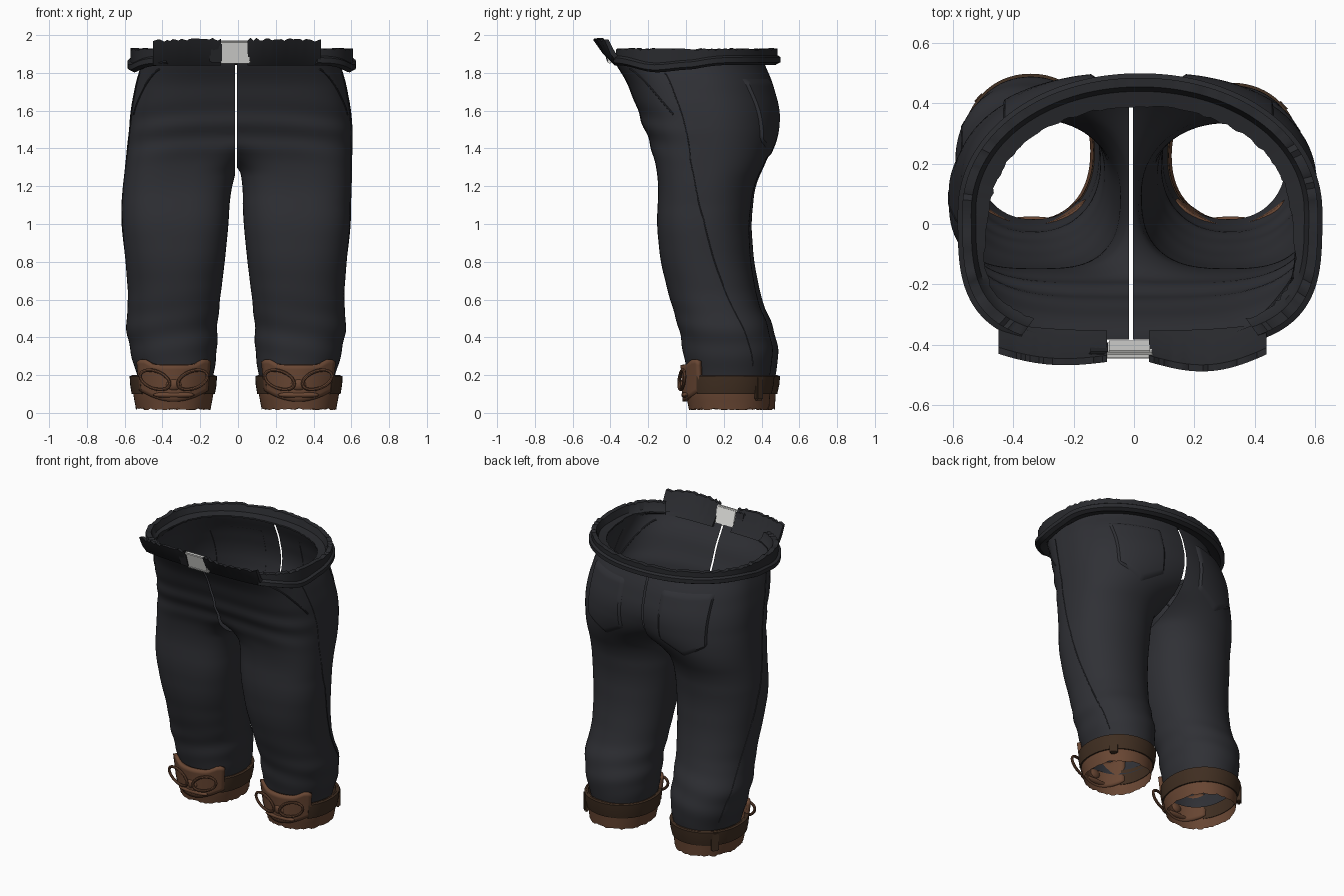
import bpy, bmesh, math, random
from mathutils import Vector

random.seed(4)
cube = bpy.data.objects.get("Cube")
if cube:
    bpy.data.objects.remove(cube, do_unlink=True)


def material(name, rgb):
    m = bpy.data.materials.new(name)
    m.use_nodes = True
    m.diffuse_color = (*rgb, 1)
    m.node_tree.nodes["Principled BSDF"].inputs["Base Color"].default_value = (*rgb, 1)
    return m


DENIM = material("dark denim", (0.029, 0.030, 0.036))
BELT = material("black belt leather", (0.022, 0.023, 0.027))
BROWN = material("brown leather", (0.14, 0.062, 0.033))
DARK = material("dark brown leather", (0.05, 0.027, 0.015))
METAL = material("pale buckle metal", (0.85, 0.85, 0.82))
SHIFT = -0.01
BACK_N = 2.1
made = []

# Half-trouser sections: height, outer x, inner x, front y, back y
LEG = [(0.17, .51, .13, .02, .465), (0.24, .54, .11, .0, .485), (0.35, .565, .10, -.02, .49),
       (0.46, .585, .10, -.04, .46), (0.6, .57, .085, -.085, .40), (0.8, .585, .06, -.135, .36),
       (1.0, .605, .04, -.155, .345), (1.2, .605, .03, -.145, .365), (1.32, .6, .0, -.16, .42),
       (1.45, .595, -.28, -.2, .475), (1.6, .585, -.5, -.255, .495), (1.78, .55, -.55, -.325, .45),
       (1.87, .515, -.515, -.395, .4)]
CUFF = [(0.02, .53, .135, .015, .47), (0.1, .545, .12, .0, .475), (0.2, .55, .115, .0, .485)]


def lookup(table, z):
    """Straight interpolation in a table of sections."""
    z = min(max(z, table[0][0]), table[-1][0])
    for lo, hi in zip(table, table[1:]):
        if z <= hi[0]:
            t = (z - lo[0]) / (hi[0] - lo[0])
            return [p + (q - p) * t for p, q in zip(lo[1:], hi[1:])]


def leg_dims(z):
    """Softened section of the leg."""
    near = [lookup(LEG, z + d) for d in (-.05, -.025, 0, .025, .05)]
    return [sum(v) / len(near) for v in zip(*near)]


def power(v, e):
    return math.copysign(abs(v) ** e, v)


def ramp(z, lo, hi):
    return min(1, max(0, (z - lo) / (hi - lo)))


def oval(side, z, a, dims, off=0.0):
    """Point on a superellipse section; a = 0 is outward, +90 degrees is the back."""
    out, inn, front, back = dims
    back -= (side + 1) * .015 * (1 - ramp(z, .3, 1.5))
    n = 2.25 + (1.35 - .25 * side) * ramp(z, .7, 1.7) if math.sin(a) < 0 else BACK_N
    x = (out + inn) / 2 + ((out - inn) / 2 + off) * power(math.cos(a), 2 / n)
    y = (front + back) / 2 + ((back - front) / 2 + off) * power(math.sin(a), 2 / n)
    return Vector((side * x + SHIFT + .025 * ramp(z, 1.1, 1.5), y, z))


def leg_point(side, z, a, off=0.0):
    knee = .5 * math.exp(-((z - .42) / .16) ** 2)
    thigh = math.exp(-((z - 1.5) / .13) ** 2) * max(0, -math.sin(a))
    fold = .006 * math.sin(42 * z + 2 * math.cos(a)) * (knee + thigh)
    return oval(side, z, a, leg_dims(z), off + fold)


def back_angle(x, z):
    out, inn = leg_dims(z)[:2]
    u = (x - (out + inn) / 2) / ((out - inn) / 2)
    return math.acos(max(-1, min(1, power(u, BACK_N / 2))))


def finish(name, bm, mat):
    bmesh.ops.recalc_face_normals(bm, faces=bm.faces)
    me = bpy.data.meshes.new(name)
    bm.to_mesh(me)
    bm.free()
    me.materials.append(mat)
    ob = bpy.data.objects.new(name, me)
    bpy.context.collection.objects.link(ob)
    made.append(ob)
    return ob


def loft(name, rows, mat, wrap=True, caps=False, cut=None, thick=0):
    """Skin a list of equally long rows of points."""
    bm = bmesh.new()
    grid = [[bm.verts.new(p) for p in row] for row in rows]
    n = len(grid[0])
    for r, s in zip(grid, grid[1:]):
        for i in range(n if wrap else n - 1):
            j = (i + 1) % n
            bm.faces.new((r[i], r[j], s[j], s[i]))
    if caps:
        bm.faces.new(grid[0])
        bm.faces.new(grid[-1])
    if cut:
        bmesh.ops.bisect_plane(bm, geom=bm.verts[:] + bm.edges[:] + bm.faces[:],
                               plane_co=(SHIFT + cut * .006, 0, 0), plane_no=(cut, 0, 0), clear_inner=True)
    ob = finish(name, bm, mat)
    if thick:
        mod = ob.modifiers.new("thickness", "SOLIDIFY")
        mod.thickness, mod.offset = thick, 0
    return ob


def cord(name, pts, radius, mat, closed=False):
    """Round cord through points, as a mesh."""
    rows, n = [], len(pts)
    for i, p in enumerate(pts):
        ahead = pts[(i + 1) % n] if closed or i < n - 1 else p
        behind = pts[i - 1] if closed or i else p
        t = (ahead - behind).normalized()
        u = t.cross(Vector((.3, 1, .2))).normalized()
        v = t.cross(u)
        rows.append([p + radius * (u * math.cos(k * math.pi / 4) + v * math.sin(k * math.pi / 4)) for k in range(8)])
    if closed:
        rows.append(rows[0])
    return loft(name, rows, mat, caps=not closed)


def ball(name, loc, size, mat):
    bm = bmesh.new()
    bmesh.ops.create_uvsphere(bm, u_segments=20, v_segments=12, radius=1)
    for v in bm.verts:
        v.co = Vector([c * s for c, s in zip(v.co, size)]) + Vector(loc)
    return finish(name, bm, mat)


def box(name, loc, size, mat, tilt=0.0, turn=0.0):
    bm = bmesh.new()
    bmesh.ops.create_cube(bm, size=1)
    for v in bm.verts:
        v.co = Vector([c * s for c, s in zip(v.co, size)])
    bmesh.ops.bevel(bm, geom=bm.edges[:], offset=min(size) * .25, segments=2, affect='EDGES')
    ob = finish(name, bm, mat)
    ob.location, ob.rotation_euler = loc, (tilt, 0, turn)
    return ob


def span(a, b, n):
    return [a + (b - a) * i / n for i in range(n + 1)]


TURN = [math.tau * i / 72 for i in range(72)]

for side, tag in ((1, "left"), (-1, "right")):
    # Trouser half, open along the centre seam
    loft(tag + "_trouser_half", [[leg_point(side, z, a) for a in TURN] for z in span(.17, 1.87, 85)], DENIM, cut=side)

    # Back pocket: raised patch with a pointed lower edge
    rows = []
    for i, x in enumerate(span(.14, .45, 20)):
        low = 1.35 + .09 * abs(i / 10 - 1)
        row = []
        for j, z in enumerate(span(low, 1.77, 20)):
            edge = i in (0, 20) or j in (0, 20)
            row.append(leg_point(side, z, back_angle(x, z), -.002 if edge else .012))
        rows.append(row)
    loft(tag + "_back_pocket", rows, DENIM, wrap=False)

    # Side seam and front pocket edge
    cord(tag + "_side_seam", [leg_point(side, z, max(-.22, .55 - .75 * (z - .3))) for z in span(.25, 1.8, 40)],
         .003, DENIM)
    cord(tag + "_front_pocket_edge",
         [leg_point(side, 1.82 - .24 * t ** 1.4, -.85 + .5 * t) for t in span(0, 1, 14)], .005, DENIM)

    # Cuff tube with a ragged lower hem
    rows = [[oval(side, z, a, lookup(CUFF, z)) for a in TURN] for z in span(.02, .2, 8)]
    for p in rows[0]:
        p.z += random.uniform(-.006, .006)
    loft(tag + "_cuff", rows, BROWN)

    # Dark band round the sides and back of the cuff
    rows = []
    for a in span(-.75, math.pi + .75, 48):
        rows.append([oval(side, z, a, lookup(CUFF, z), off)
                     for z, off in ((.10, -.005), (.10, .008), (.15, .014), (.195, .014), (.2, -.01))])
    loft(tag + "_cuff_band", rows, DARK, caps=True)
    p = oval(side, .13, .75, lookup(CUFF, .13), .008)
    box(tag + "_cuff_strap_keeper", p, (.03, .05, .13), DARK, turn=side * .75)

    # Front ornament: curved plaque with raised corners, two loops and a lower lip
    cx = side * .33 + SHIFT
    rows = []
    for u in span(-1, 1, 20):
        top = .255 + .03 * math.exp(-((abs(u) - .85) / .2) ** 2)
        low = .06 + .06 * u * u
        rows.append([Vector((cx + u * (.17 + .1 * (z - .08)), .09 * u * u - .006 - .06 * (z - .08), z))
                     for z in span(low, top, 8)])
    loft(tag + "_cuff_plaque", rows, BROWN, wrap=False, thick=.025)
    for s in (-1, 1):
        ring = [Vector((cx + s * (.1 + .078 * math.cos(a)), -.022 + .015 * math.cos(a),
                        .175 + .048 * math.sin(a) + .02 * math.cos(a))) for a in TURN[::3]]
        cord(tag + "_cuff_loop_" + ("outer" if s == side else "inner"), ring, .009, BROWN, closed=True)
    ball(tag + "_cuff_nose", (cx, -.008, .15), (.045, .025, .035), BROWN)
    ball(tag + "_cuff_lip", (cx, .0, .095), (.11, .025, .018), BROWN)


def belt_point(a, grow, z):
    """Waist outline: squarer in front, round behind."""
    n = 3.4 if math.sin(a) < 0 else 2.05
    return Vector((.02 + (.59 + grow) * power(math.cos(a), 2 / n),
                   .04 + (.445 + grow) * power(math.sin(a), 2 / n), z))


# Belt round the sides and back: rolled lower rim, worn upper edge and inner lining ledge
rows = []
for a in span(-1.05, math.pi + 1.05, 120):
    s = math.sin(a)
    z = 1.848 - .04 * math.exp(-((s + .25) / .35) ** 2)
    top = 1.925 + random.uniform(-.006, .006)
    ledge = -.06 - .035 * ramp(s, -.3, .1) + random.uniform(-.004, .004)
    rows.append([belt_point(a, g, h) for g, h in
                 ((-.045, z + .01), (-.01, z - .005), (.015, z + .008), (.015, z + .035), (0, z + .045),
                  (0, top), (-.03, top), (-.045, 1.885), (ledge, 1.875), (ledge, 1.865))])
loft("waist_belt", rows, BELT, caps=True)


# Front straps, leaning forward at the top
def strap(name, x0, x1, bulge):
    rows = []
    for i, x in enumerate(span(x0, x1, 24)):
        y = -.378 + .3 * abs(x) ** 3
        lean = -.07 - bulge * math.sin(math.pi * i / 24)
        top = 1.98 - .02 * abs(x) + random.uniform(-.008, .008)
        rows.append([Vector((x, y + d, z)) for d, z in
                     ((0, 1.84), (lean * .5 - .012, 1.9), (lean - .01, top), (lean + .012, top),
                      (lean * .5 + .01, 1.91), (.025, 1.85))])
    loft(name, rows, BELT, caps=True)


strap("front_strap_left", .05, .44, .035)
strap("front_strap_right", -.45, -.09, .015)

# Buckle: pale plate, frame bars and a dark prong
LEAN = .3
box("buckle_plate", (-.015, -.415, 1.91), (.15, .025, .12), METAL, LEAN)
for dz, tag in ((-.05, "lower"), (.05, "upper")):
    box("buckle_bar_" + tag, (-.015, -.42 - dz * .3, 1.91 + dz), (.16, .02, .02), METAL, LEAN)
box("buckle_prong", (-.115, -.42, 1.91), (.07, .025, .11), BELT, LEAN)

# Smooth shading with sharp edges kept
bpy.ops.object.select_all(action='DESELECT')
for ob in made:
    ob.select_set(True)
bpy.context.view_layer.objects.active = made[0]
bpy.ops.object.shade_smooth_by_angle(angle=math.radians(40))
